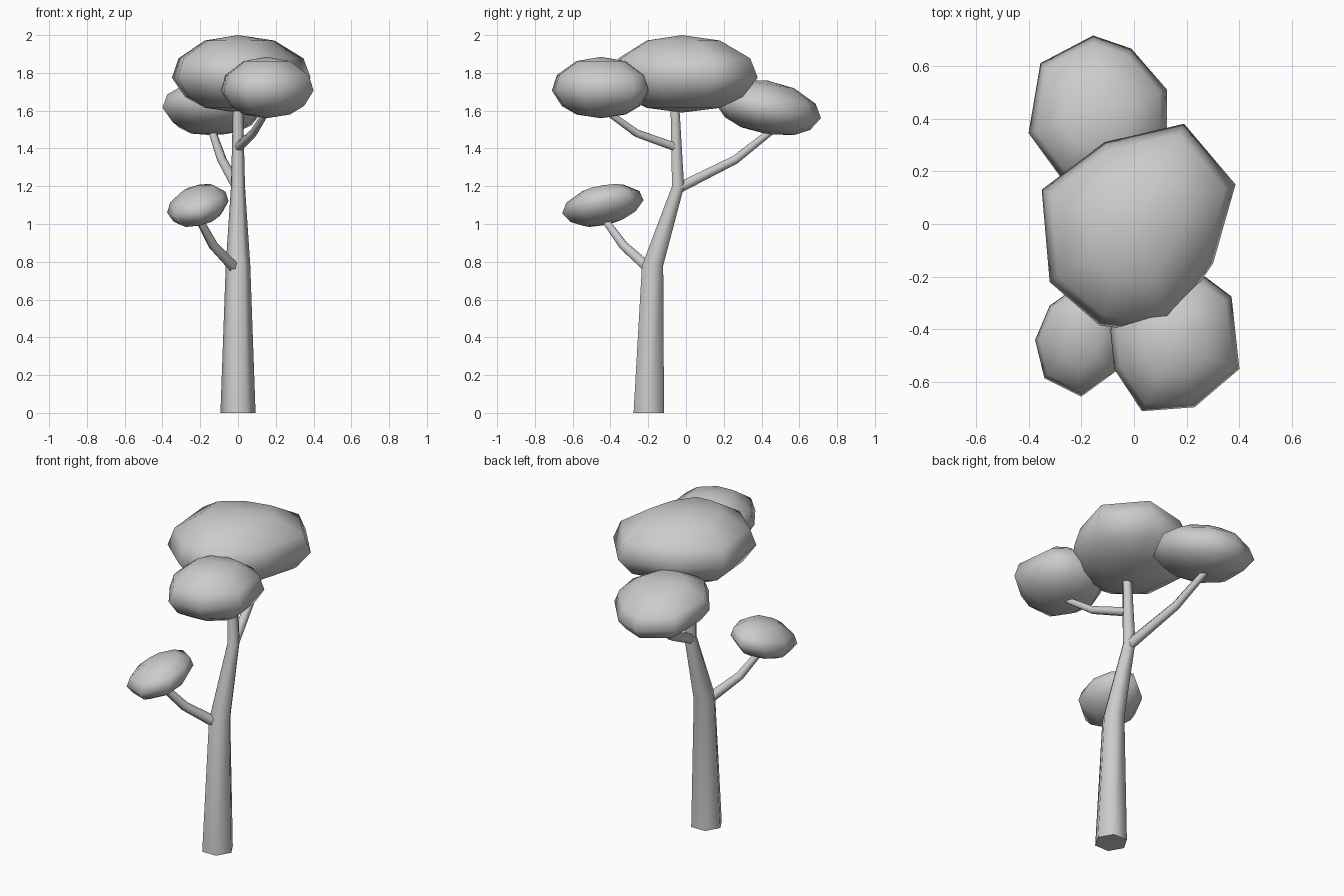
import bpy, bmesh, math
from mathutils import Vector

if "Cube" in bpy.data.objects:
    bpy.data.objects.remove(bpy.data.objects["Cube"])


def finish(name, bm):
    bmesh.ops.recalc_face_normals(bm, faces=bm.faces[:])
    mesh = bpy.data.meshes.new(name)
    bm.to_mesh(mesh)
    bm.free()
    for p in mesh.polygons:
        p.use_smooth = True
    mesh.set_sharp_from_angle(angle=math.radians(65))
    obj = bpy.data.objects.new(name, mesh)
    bpy.context.collection.objects.link(obj)
    return obj


def bridge(bm, a, b):
    n = len(a)
    for i in range(n):
        j = (i + 1) % n
        bm.faces.new((a[i], a[j], b[j], b[i]))


def tube(name, path, sides=6, flat_rings=False):
    """Tapered tube through (x, y, z, radius) points."""
    bm = bmesh.new()
    pts = [Vector(p[:3]) for p in path]
    rings = []
    for i, p in enumerate(pts):
        t = (pts[min(i + 1, len(pts) - 1)] - pts[max(i - 1, 0)]).normalized()
        if flat_rings:
            t = Vector((0, 0, 1))
        u = (Vector((1, 0, 0)) - t * t.x).normalized()
        v = t.cross(u)
        r = path[i][3]
        rings.append([bm.verts.new(p + r * (u * math.cos(k * math.tau / sides)
                                            + v * math.sin(k * math.tau / sides)))
                      for k in range(sides)])
    for a, b in zip(rings, rings[1:]):
        bridge(bm, a, b)
    bm.faces.new(rings[0])
    bm.faces.new(rings[-1])
    return finish(name, bm)


# Height fraction and outline scale of each foliage ring
PROFILE = [(0.06, 0.5), (0.2, 0.8), (0.45, 1.0), (0.7, 0.9), (0.93, 0.5)]


def foliage(name, centre, outline, z0, z1, slope=(0, 0)):
    """Rounded clump whose plan follows the outline, sheared by slope."""
    bm = bmesh.new()
    cx, cy = centre
    rings = []
    for f, s in PROFILE:
        ring = []
        for x, y in outline:
            dx, dy = (x - cx) * s, (y - cy) * s
            z = z0 + f * (z1 - z0) + slope[0] * dx + slope[1] * dy
            ring.append(bm.verts.new((cx + dx, cy + dy, z)))
        rings.append(ring)
    for a, b in zip(rings, rings[1:]):
        bridge(bm, a, b)
    for ring, z in ((rings[0], z0), (rings[-1], z1)):
        pole = bm.verts.new((cx, cy, z))
        for i in range(len(ring)):
            bm.faces.new((ring[i], ring[(i + 1) % len(ring)], pole))
    return finish(name, bm)


# Trunk with two bends
tube("trunk", [(0, -0.197, 0, 0.093), (0, -0.177, 0.78, 0.065),
               (0, -0.042, 1.2, 0.037), (0, -0.06, 1.66, 0.026)], flat_rings=True)

# Side branches
tube("low_branch", [(-0.01, -0.19, 0.76, 0.033), (-0.13, -0.33, 0.885, 0.027),
                    (-0.22, -0.45, 1.05, 0.02)])
tube("back_branch", [(0, -0.04, 1.19, 0.032), (-0.085, 0.26, 1.34, 0.026),
                     (-0.15, 0.5, 1.53, 0.02)])
tube("front_branch", [(0, -0.05, 1.405, 0.026), (0.08, -0.26, 1.48, 0.023),
                      (0.16, -0.44, 1.61, 0.018)])

# Foliage clumps
foliage("crown_foliage", (0.0, -0.02),
        [(-0.35, 0.13), (-0.11, 0.31), (0.19, 0.38), (0.385, 0.15), (0.3, -0.15),
         (0.14, -0.38), (-0.05, -0.395), (-0.13, -0.385), (-0.32, -0.22)],
        1.59, 2.0)
foliage("back_foliage", (-0.14, 0.43),
        [(-0.40, 0.345), (-0.355, 0.61), (-0.155, 0.715), (-0.01, 0.665),
         (0.125, 0.51), (0.125, 0.36), (0.03, 0.2), (-0.12, 0.15), (-0.28, 0.18)],
        1.475, 1.76, (0, -0.15))
foliage("front_foliage", (0.15, -0.45),
        [(0.37, -0.275), (0.4, -0.55), (0.23, -0.695), (0.03, -0.71), (-0.075, -0.55),
         (-0.09, -0.4), (-0.02, -0.26), (0.1, -0.19), (0.27, -0.2)],
        1.56, 1.885)
foliage("low_foliage", (-0.21, -0.44),
        [(-0.375, -0.44), (-0.32, -0.31), (-0.2, -0.225), (-0.09, -0.3),
         (-0.05, -0.42), (-0.07, -0.56), (-0.2, -0.655), (-0.34, -0.585)],
        0.995, 1.205, (0.18, 0.16))
